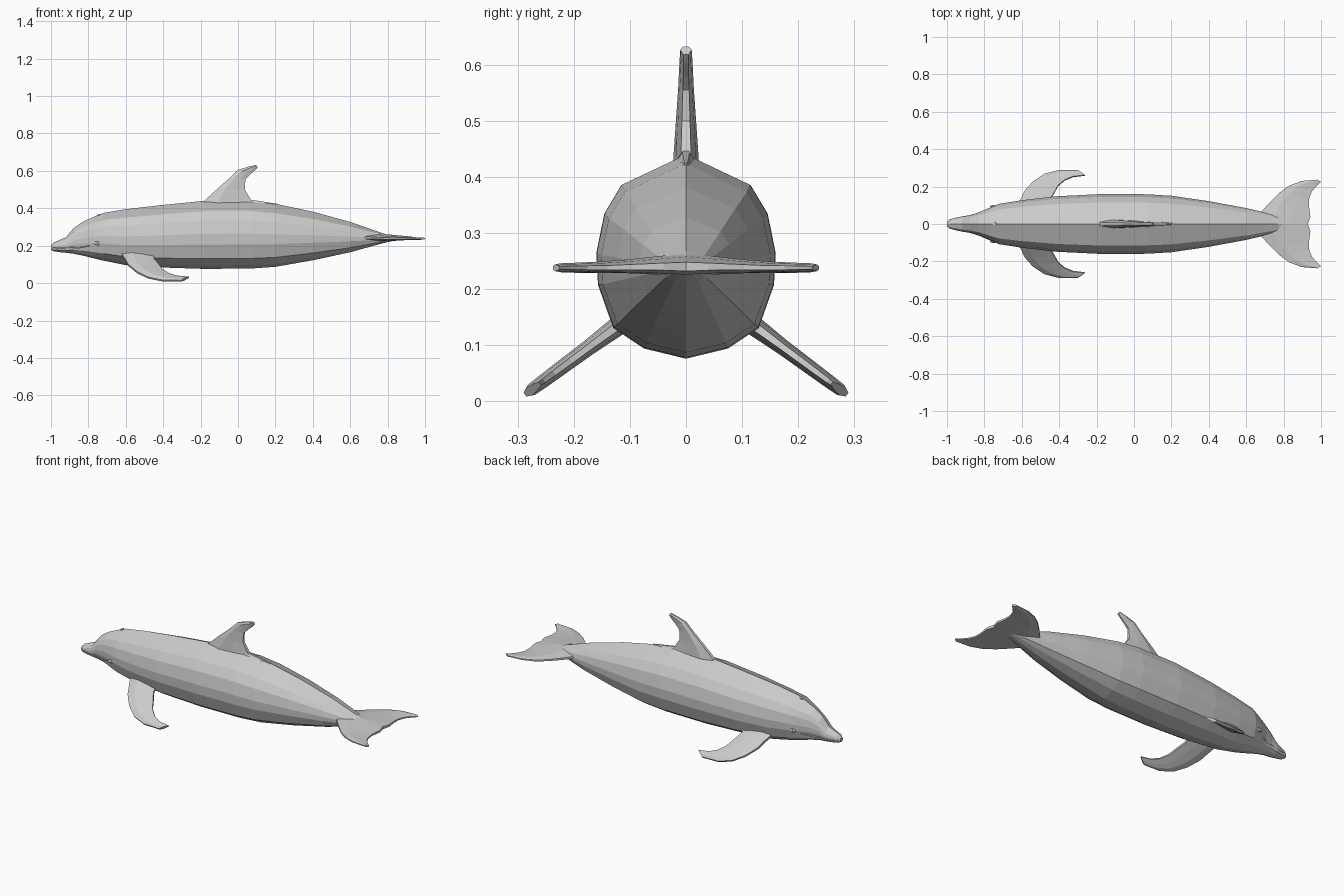
import bpy, bmesh
from mathutils import Vector as V
from mathutils.bvhtree import BVHTree

if "Cube" in bpy.data.objects:
    bpy.data.objects.remove(bpy.data.objects["Cube"])


def finish(bm, name):
    bmesh.ops.recalc_face_normals(bm, faces=bm.faces)
    me = bpy.data.meshes.new(name)
    bm.to_mesh(me)
    ob = bpy.data.objects.new(name, me)
    bpy.context.collection.objects.link(ob)
    return ob


def loft(bm, rings):
    rows = [[bm.verts.new(p) for p in r] for r in rings]
    n = len(rows[0])
    for a, b in zip(rows, rows[1:]):
        for i in range(n):
            j = (i + 1) % n
            bm.faces.new((a[i], a[j], b[j], b[i]))
    bm.faces.new(rows[0])
    bm.faces.new(rows[-1])


def fin(name, stations, normal, mirror=False):
    # each station: leading point, trailing point, half thickness
    n = V(normal).normalized()
    sides = (1, -1) if mirror else (1,)
    bm = bmesh.new()
    for s in sides:
        rings = []
        for lead, trail, t in stations:
            a, b = V(lead), V(trail)
            up = [a.lerp(b, f) + n * t * k for f, k in ((0, .45), (.3, 1), (.65, .8), (1, .4))]
            dn = [a.lerp(b, f) - n * t * k for f, k in ((1, .4), (.65, .8), (.3, 1), (0, .45))]
            rings.append([V((p.x, p.y * s, p.z)) for p in up + dn])
        loft(bm, rings)
    return finish(bm, name)


# Body: one 14-sided section scaled along the spine (x, top, bottom, half width)
half = [(.72, .70), (.91, .42), (1, .03), (.98, -.28), (.81, -.7), (.47, -.9)]
section = [(0, 1)] + half + [(0, -1)] + [(-y, z) for y, z in reversed(half)]
spine = [(-1, .203, .178, .012), (-.985, .217, .17, .024), (-.95, .232, .165, .033),
         (-.92, .245, .162, .041), (-.88, .293, .157, .047), (-.83, .328, .147, .062),
         (-.77, .355, .132, .088), (-.72, .375, .12, .108), (-.6, .395, .096, .127),
         (-.42, .416, .084, .148), (-.18, .44, .076, .16), (.07, .44, .078, .159),
         (.2, .424, .087, .151), (.4, .382, .122, .122), (.6, .327, .165, .085),
         (.77, .268, .212, .045), (.86, .24, .233, .012)]
bm = bmesh.new()
loft(bm, [[(x, y * w, (t + b) / 2 + z * (t - b) / 2) for y, z in section]
          for x, t, b, w in spine])
tree = BVHTree.FromBMesh(bm)
finish(bm, "body")

# Dorsal fin
fin("dorsal_fin", [((-.21, 0, .41), (.12, 0, .41), .024), ((-.18, 0, .44), (.07, 0, .445), .022),
                   ((-.115, 0, .5), (.036, 0, .5), .018), ((-.05, 0, .557), (.04, 0, .555), .014),
                   ((0, 0, .605), (.065, 0, .58), .012), ((.05, 0, .621), (.09, 0, .602), .011),
                   ((.097, 0, .632), (.105, 0, .618), .01)], (0, 1, 0))

# Low ridge running back from the dorsal fin
fin("dorsal_ridge", [((.03, 0, .425), (.21, 0, .405), .024), ((.03, 0, .452), (.21, 0, .424), .006)],
    (0, 1, 0))

# Flippers, swept back in a plane sloping down and out
def flip(x, y):
    return (x, y, .128 - .74 * (y - .13))

fin("flippers", [(flip(-.625, .09), flip(-.45, .09), .02), (flip(-.605, .13), flip(-.45, .13), .017),
                 (flip(-.585, .175), flip(-.425, .17), .014), (flip(-.54, .225), flip(-.405, .205), .013),
                 (flip(-.48, .265), flip(-.37, .235), .012), (flip(-.405, .285), flip(-.325, .253), .011),
                 (flip(-.305, .287), flip(-.262, .26), .009)], (0, .6, .8), True)

# Tail flukes
fin("tail_flukes", [((.66, 0, .245), (.93, 0, .24), .02), ((.675, .06, .243), (.943, .04, .24), .016),
                    ((.72, .11, .241), (.935, .10, .239), .012), ((.775, .165, .239), (.937, .14, .238), .01),
                    ((.83, .205, .238), (.952, .175, .238), .009), ((.895, .23, .238), (.978, .205, .238), .008),
                    ((.98, .237, .238), (1, .225, .238), .006)], (0, 0, 1), True)

# Eyes: faceted lids with a small ball
bm = bmesh.new()
for s in (1, -1):
    hit = tree.ray_cast(V((-.75, s, .213)), V((0, -s, 0)))[0]
    for r, sx, out in ((.011, 2, 0), (.008, 1, .004)):
        vs = bmesh.ops.create_uvsphere(bm, u_segments=8, v_segments=6, radius=r)["verts"]
        for v in vs:
            v.co = V((v.co.x * sx, v.co.y * .6, v.co.z)) + hit + V((0, s * out, 0))
finish(bm, "eyes")

# Mouth line following the beak
bm = bmesh.new()
for s in (1, -1):
    rings = []
    for x, z in ((-.99, .19), (-.95, .187), (-.9, .19), (-.85, .188), (-.79, .199)):
        p = tree.ray_cast(V((x, s, z)), V((0, -s, 0)))[0]
        rings.append([p + V((0, a, b)) for a, b in ((.003, 0), (0, .003), (-.003, 0), (0, -.003))])
    loft(bm, rings)
finish(bm, "mouth_line")

# Blowhole
top = tree.ray_cast(V((-.745, .001, 1)), V((0, 0, -1)))[0]
bpy.ops.mesh.primitive_cylinder_add(vertices=8, radius=.01, depth=.006, location=top,
                                    rotation=(0, -.35, 0))
bpy.context.object.name = "blowhole"
